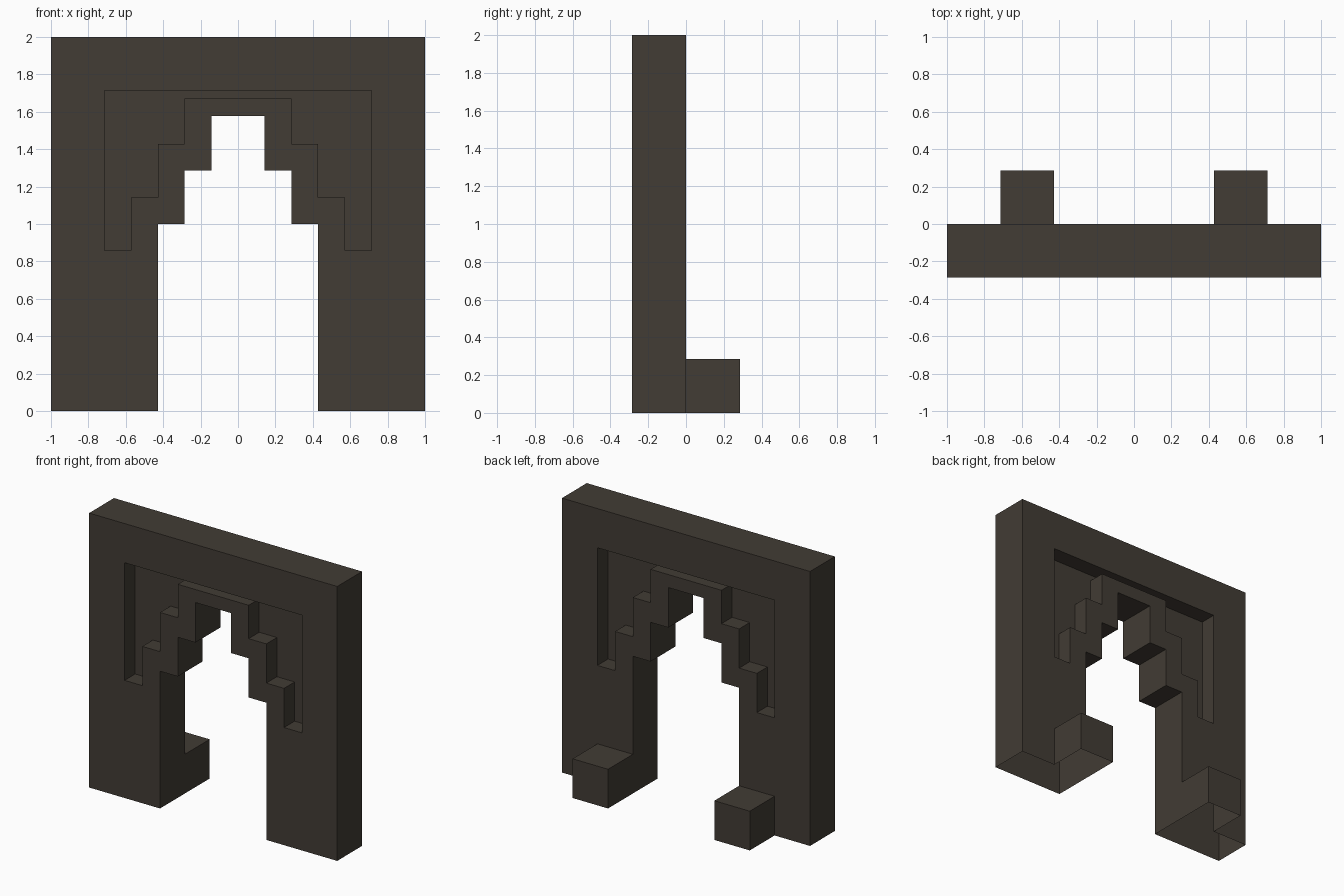
import bpy, bmesh

if "Cube" in bpy.data.objects:
    bpy.data.objects.remove(bpy.data.objects["Cube"])

U = 1 / 7  # the model sits on a grid of sevenths

stone = bpy.data.materials.new("dark_brown_stone")
stone.diffuse_color = (0.054, 0.045, 0.035, 1)
stone.use_nodes = True
stone.node_tree.nodes["Principled BSDF"].inputs["Base Color"].default_value = stone.diffuse_color


def prism(name, half, y0, y1):
    """Extrude a left-right symmetric profile (right half given, bottom to top) along y."""
    pts = half + [(-x, z) for x, z in reversed(half)]
    bm = bmesh.new()
    face = bm.faces.new([bm.verts.new((x, y0, z)) for x, z in pts])
    ext = bmesh.ops.extrude_face_region(bm, geom=[face])
    verts = [g for g in ext["geom"] if isinstance(g, bmesh.types.BMVert)]
    bmesh.ops.translate(bm, verts=verts, vec=(0, y1 - y0, 0))
    return to_object(name, bm)


def box(name, lo, hi):
    bm = bmesh.new()
    bmesh.ops.create_cube(bm, size=1)
    for v in bm.verts:
        v.co = [a + (b - a) * (c + 0.5) for a, b, c in zip(lo, hi, v.co)]
    return to_object(name, bm)


def to_object(name, bm):
    bmesh.ops.recalc_face_normals(bm, faces=bm.faces)
    mesh = bpy.data.meshes.new(name)
    bm.to_mesh(mesh)
    bm.free()
    mesh.materials.append(stone)
    obj = bpy.data.objects.new(name, mesh)
    bpy.context.collection.objects.link(obj)
    return obj


def combine(target, other, operation):
    mod = target.modifiers.new(other.name, "BOOLEAN")
    mod.operation, mod.solver, mod.object = operation, "EXACT", other
    bpy.context.view_layer.objects.active = target
    bpy.ops.object.modifier_apply(modifier=mod.name)
    bpy.data.objects.remove(other)


# Wall slab
arch = box("stepped_arch_wall", (-1, -2 * U, 0), (1, 0, 2))

# Stepped doorway through the wall
doorway = [(3 * U, -0.1), (3 * U, 7 * U), (2 * U, 7 * U), (2 * U, 9 * U),
           (U, 9 * U), (U, 1.577)]
combine(arch, prism("doorway_cutter", doorway, -0.5, 0.3), "DIFFERENCE")

# Stepped recess on both faces, leaving a thin panel between them
recess = [(2 * U, 1.672), (2 * U, 10 * U), (3 * U, 10 * U), (3 * U, 8 * U),
          (4 * U, 8 * U), (4 * U, 6 * U), (5 * U, 6 * U), (5 * U, 12 * U)]
combine(arch, prism("front_recess_cutter", recess, -0.5, -2 * U + 0.122), "DIFFERENCE")
combine(arch, prism("back_recess_cutter", recess, -0.122, 0.3), "DIFFERENCE")

# Foot blocks behind the legs
for side in (-1, 1):
    x0, x1 = sorted((side * 3 * U, side * 5 * U))
    combine(arch, box("foot_block", (x0, -U, 0), (x1, 2 * U, 2 * U)), "UNION")

# The underside is open
bm = bmesh.new()
bm.from_mesh(arch.data)
under = [f for f in bm.faces if all(v.co.z < 0.001 for v in f.verts)]
bmesh.ops.delete(bm, geom=under, context="FACES")
bm.to_mesh(arch.data)
bm.free()
